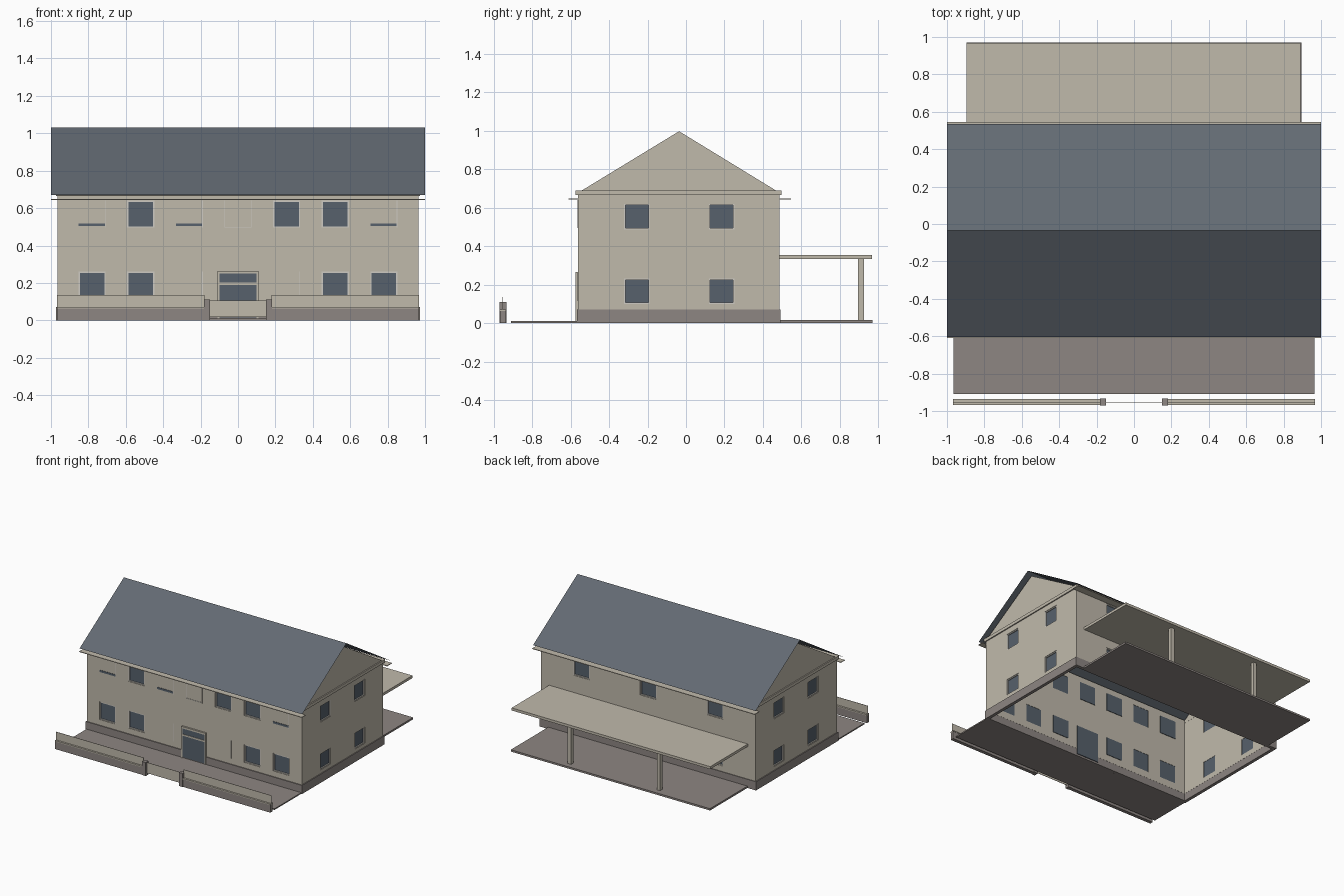
import bpy, bmesh

cube = bpy.data.objects.get("Cube")
if cube:
    bpy.data.objects.remove(cube, do_unlink=True)


def material(name, r, g, b):
    m = bpy.data.materials.new(name)
    m.use_nodes = True
    m.diffuse_color = (r, g, b, 1)
    m.node_tree.nodes["Principled BSDF"].inputs["Base Color"].default_value = (r, g, b, 1)
    return m


PLASTER = material("warm plaster", 0.53, 0.49, 0.41)
STONE = material("brown stone", 0.27, 0.24, 0.225)
SLATE = material("slate roof", 0.125, 0.145, 0.17)
GLASS = material("dark glass", 0.095, 0.12, 0.15)
FRAME = material("pale frame", 0.62, 0.6, 0.55)


def finish(name, bm, mat):
    me = bpy.data.meshes.new(name)
    bm.to_mesh(me)
    bm.free()
    me.materials.append(mat)
    ob = bpy.data.objects.new(name, me)
    bpy.context.scene.collection.objects.link(ob)
    return ob


def add_box(bm, x, y, z):
    """Box from three (low, high) ranges."""
    v = bmesh.ops.create_cube(bm, size=1)["verts"]
    for p in v:
        p.co = [r[0] + (c + 0.5) * (r[1] - r[0]) for r, c in zip((x, y, z), p.co)]


def boxes(name, mat, *items):
    bm = bmesh.new()
    for b in items:
        add_box(bm, *b)
    return finish(name, bm, mat)


def extrude_x(name, mat, outline, x0, x1, solid=True):
    """Extrude a (y, z) outline along x; an open outline makes a sheet."""
    bm = bmesh.new()
    a = [bm.verts.new((x0, y, z)) for y, z in outline]
    b = [bm.verts.new((x1, y, z)) for y, z in outline]
    n = len(a)
    for i in range(n if solid else n - 1):
        j = (i + 1) % n
        bm.faces.new((a[i], b[i], b[j], a[j]))
    if solid:
        bm.faces.new(a)
        bm.faces.new(b)
        bmesh.ops.recalc_face_normals(bm, faces=bm.faces)
    return finish(name, bm, mat)


def ring(name, mat, hx, y0, y1, z0, z1, t):
    """Rectangular wall ring, open at the top and bottom."""
    bm = bmesh.new()
    loops = []
    for d in (0, t):
        pts = [(-hx + d, y0 + d), (hx - d, y0 + d), (hx - d, y1 - d), (-hx + d, y1 - d)]
        loops += [[bm.verts.new((px, py, z)) for px, py in pts] for z in (z0, z1)]
    ob, ot, ib, it = loops
    for i in range(4):
        j = (i + 1) % 4
        for p, q in ((ob, ot), (ot, it), (it, ib), (ib, ob)):
            bm.faces.new((p[i], p[j], q[j], q[i]))
    bmesh.ops.recalc_face_normals(bm, faces=bm.faces)
    return finish(name, bm, mat)


HX, Y0, Y1, T = 0.965, -0.56, 0.485, 0.02
walls = ring("walls", PLASTER, HX, Y0, Y1, 0.06, 0.665, T)
ring("plinth", STONE, HX + 0.007, Y0 - 0.007, Y1 + 0.005, 0.0, 0.07, 0.026)
ring("cornice", PLASTER, HX + 0.009, Y0 - 0.013, Y1 + 0.012, 0.665, 0.69, 0.03)

# Windows: each wall maps (along, depth inward, height) to a box
WALLS = {
    "front": lambda u, d, z: (u, (Y0 + d[0], Y0 + d[1]), z),
    "back": lambda u, d, z: (u, (Y1 - d[1], Y1 - d[0]), z),
    "left": lambda u, d, z: ((HX - d[1], HX - d[0]), u, z),
    "right": lambda u, d, z: ((-HX + d[0], -HX + d[1]), u, z),
}
UPPER, LOWER = (0.495, 0.64), (0.115, 0.26)
SIDE_UP, SIDE_LOW = (0.487, 0.62), (0.1, 0.232)
windows = [("front", x, UPPER, x in (-0.52, 0.26, 0.52)) for x in (-0.78, -0.52, -0.26, 0, 0.26, 0.52, 0.78)]
windows += [("front", x, LOWER, abs(x) > 0.3) for x in (-0.78, -0.52, -0.26, 0.26, 0.52, 0.78)]
windows += [("back", x, z, True) for x in (-0.6, 0, 0.6) for z in (UPPER, LOWER)]
windows += [(s, y, z, True) for s in ("left", "right") for y in (-0.255, 0.185) for z in (SIDE_UP, SIDE_LOW)]

cuts, panes, frames, sills = [], [], [], []
for side, c, (z0, z1), is_open in windows:
    w = WALLS[side]
    h = (z1 - z0) / 2
    u0, u1 = c - h, c + h
    if is_open:
        cuts.append(w((u0, u1), (-0.03, 0.05), (z0, z1)))
        panes.append(w((u0, u1), (0.012, 0.018), (z0, z1)))
        b = 0.007
        for u, z in (((u0, u0 + b), (z0, z1)), ((u1 - b, u1), (z0, z1)),
                     ((u0 + b, u1 - b), (z0, z0 + b)), ((u0 + b, u1 - b), (z1 - b, z1))):
            frames.append(w(u, (0.004, 0.013), z))
    else:
        # closed-off opening: glazed indoors, slim trim outdoors
        panes.append(w((u0, u1), (T - 0.002, T + 0.004), (z0, z1)))
        frames.append(w((u1 - 0.004, u1), (-0.003, 0.002), (z0, z1)))
        if c and z0 > 0.3:
            sills.append(w((u0, u1), (-0.003, 0.002), (z0 + 0.008, z0 + 0.024)))
        elif not c:
            frames.append(w((u0, u0 + 0.004), (-0.003, 0.002), (z0, z1)))
            frames.append(w((u0, u1), (-0.003, 0.002), (z0, z0 + 0.004)))

cutter = boxes("window_cutter", PLASTER, *cuts)
cutter.hide_render = True
cutter.hide_set(True)
mod = walls.modifiers.new("openings", "BOOLEAN")
mod.object = cutter
mod.operation = "DIFFERENCE"
mod.solver = "EXACT"
boxes("window_glass", GLASS, *panes)
boxes("window_frames", FRAME, *frames)
boxes("window_sills", GLASS, *sills)

# Entrance door with transom
boxes("door_glass", GLASS, ((-0.1, 0.1), (Y0 - 0.009, Y0 + T + 0.005), (0.015, 0.255)))
boxes("door_frame", PLASTER,
      *[((s * 0.104 - 0.005, s * 0.104 + 0.005), (Y0 - 0.014, Y0), (0.01, 0.265)) for s in (-1, 1)],
      ((-0.1, 0.1), (Y0 - 0.014, Y0), (0.25, 0.265)),
      ((-0.1, 0.1), (Y0 - 0.012, Y0), (0.19, 0.203)))

# Roof sheet, gables and eave boards
RIDGE = -0.036
extrude_x("roof", SLATE, [(-0.605, 0.67), (RIDGE, 1.03), (0.535, 0.67)], -1, 1, solid=False)
for s, name in ((1, "left_gable"), (-1, "right_gable")):
    extrude_x(name, PLASTER, [(-0.54, 0.69), (0.466, 0.69), (RIDGE, 0.997)], s * (HX - 0.02), s * HX)
boxes("eave_boards", PLASTER,
      ((-1, 1), (-0.61, Y0), (0.643, 0.648)), ((-1, 1), (Y1, 0.546), (0.643, 0.648)))

# Terraces and rear canopy
boxes("front_terrace", STONE, ((-HX, HX), (-0.91, Y0 - 0.007), (0, 0.01)))
boxes("rear_terrace", STONE, ((-0.895, 0.895), (Y1 + 0.005, 0.97), (0, 0.015)))
boxes("canopy", PLASTER, ((-0.895, 0.89), (Y1, 0.967), (0.334, 0.355)))
boxes("canopy_posts", PLASTER,
      *[((x - 0.015, x + 0.015), (0.895, 0.925), (0.015, 0.334)) for x in (-0.4, 0.4)])

# Front boundary: low wall, cap, upright panel, gate posts and gate
for s, name in ((1, "left"), (-1, "right")):
    span = sorted((s * 0.18, s * 0.968))
    boxes(name + "_low_wall", STONE, (span, (-0.966, -0.938), (0, 0.062)))
    boxes(name + "_wall_cap", PLASTER, (span, (-0.969, -0.935), (0.062, 0.07)))
    boxes(name + "_fence_panel", PLASTER, (span, (-0.954, -0.951), (0.07, 0.135)))
    boxes(name + "_gate_post", STONE, (sorted((s * 0.15, s * 0.182)), (-0.97, -0.934), (0, 0.11)))
boxes("gate", PLASTER, ((-0.15, 0.15), (-0.954, -0.951), (0.018, 0.105)))
